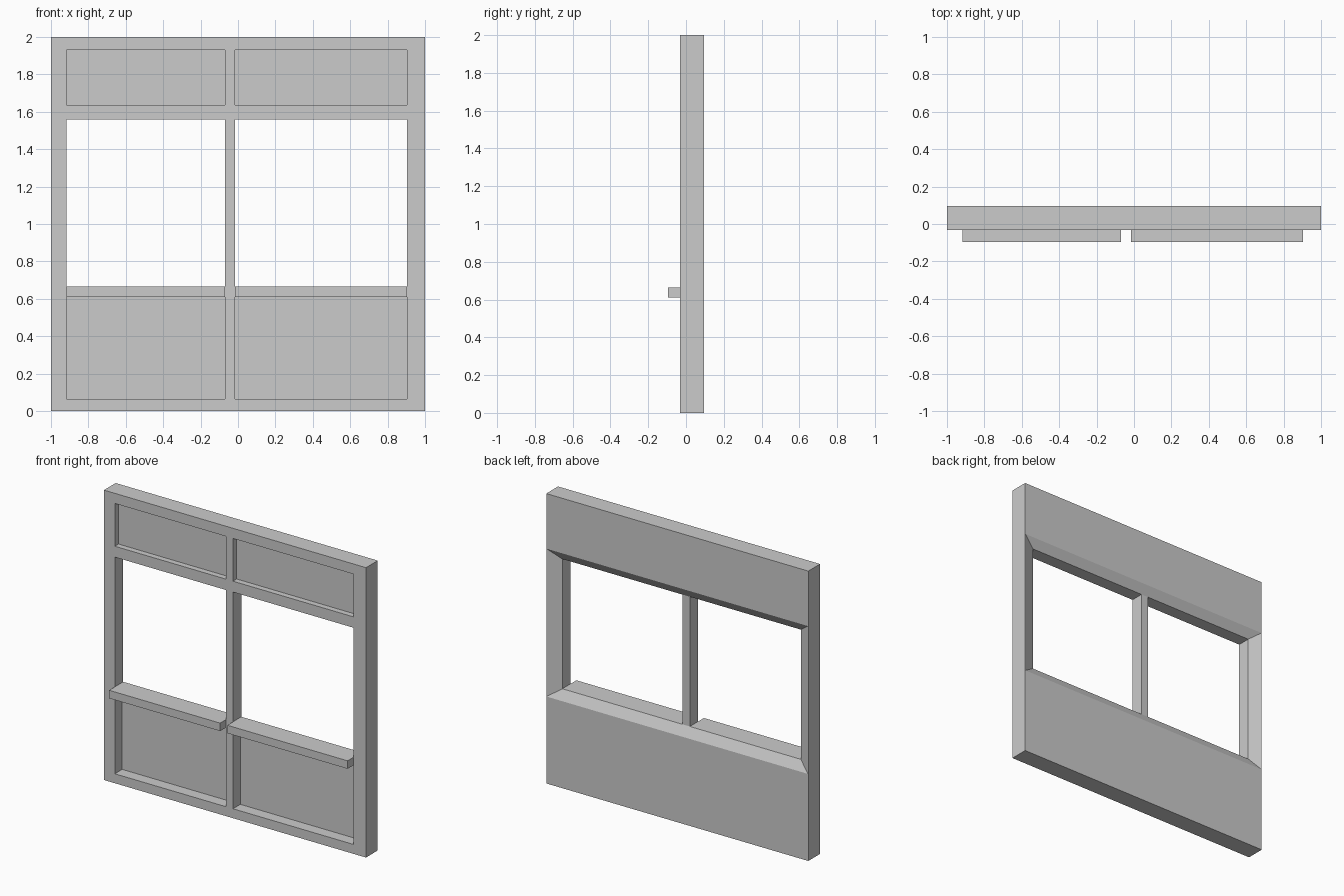
import bpy

if "Cube" in bpy.data.objects:
    bpy.data.objects.remove(bpy.data.objects["Cube"])

FRONT, BACK, MULLION_BACK = -0.033, 0.095, 0.058
BAYS = [(-0.917, -0.07), (-0.015, 0.903)]     # x range left / right of the mullion
OPEN_Z = (0.665, 1.56)


def frustum(name, front, back):
    """Six-sided solid between two xz rectangles: (y, x0, x1, z0, z1)."""
    verts = []
    for y, x0, x1, z0, z1 in (front, back):
        verts += [(x0, y, z0), (x1, y, z0), (x1, y, z1), (x0, y, z1)]
    faces = [(0, 1, 2, 3), (7, 6, 5, 4)]
    faces += [(i, i + 4, (i + 1) % 4 + 4, (i + 1) % 4) for i in range(4)]
    mesh = bpy.data.meshes.new(name)
    mesh.from_pydata(verts, [], faces)
    mesh.update()
    obj = bpy.data.objects.new(name, mesh)
    bpy.context.collection.objects.link(obj)
    return obj


def box(name, x, y, z):
    return frustum(name, (y[0], *x, *z), (y[1], *x, *z))


def cut(target, cutter):
    mod = target.modifiers.new("cut", 'BOOLEAN')
    mod.operation = 'DIFFERENCE'
    mod.solver = 'EXACT'
    mod.object = cutter
    bpy.context.view_layer.objects.active = target
    bpy.ops.object.modifier_apply(modifier=mod.name)
    bpy.data.objects.remove(cutter)


# Wall slab
wall = box("window_wall", (-1, 1), (FRONT, BACK), (0, 2))

# Sloped reveal around the whole window on the back, run past the surface
inner = (BAYS[0][0], BAYS[1][1], *OPEN_Z)
outer = (-0.998, 0.998, 0.60, 1.62)
past = [o + 0.2 * (o - i) for i, o in zip(inner, outer)]
cut(wall, frustum("reveal_cutter", (MULLION_BACK, *inner),
                  (BACK + 0.2 * (BACK - MULLION_BACK), *past)))

for side, x in zip(("left", "right"), BAYS):
    # Window opening, then upper and lower recessed panels
    cut(wall, box("opening_cutter", x, (-0.2, 0.08), OPEN_Z))
    cut(wall, box("upper_panel_cutter", x, (-0.2, FRONT + 0.04), (1.635, 1.93)))
    cut(wall, box("lower_panel_cutter", x, (-0.2, FRONT + 0.08), (0.065, 0.61)))
    # Projecting sill
    box("sill_" + side, x, (-0.095, FRONT), (0.61, 0.665))
